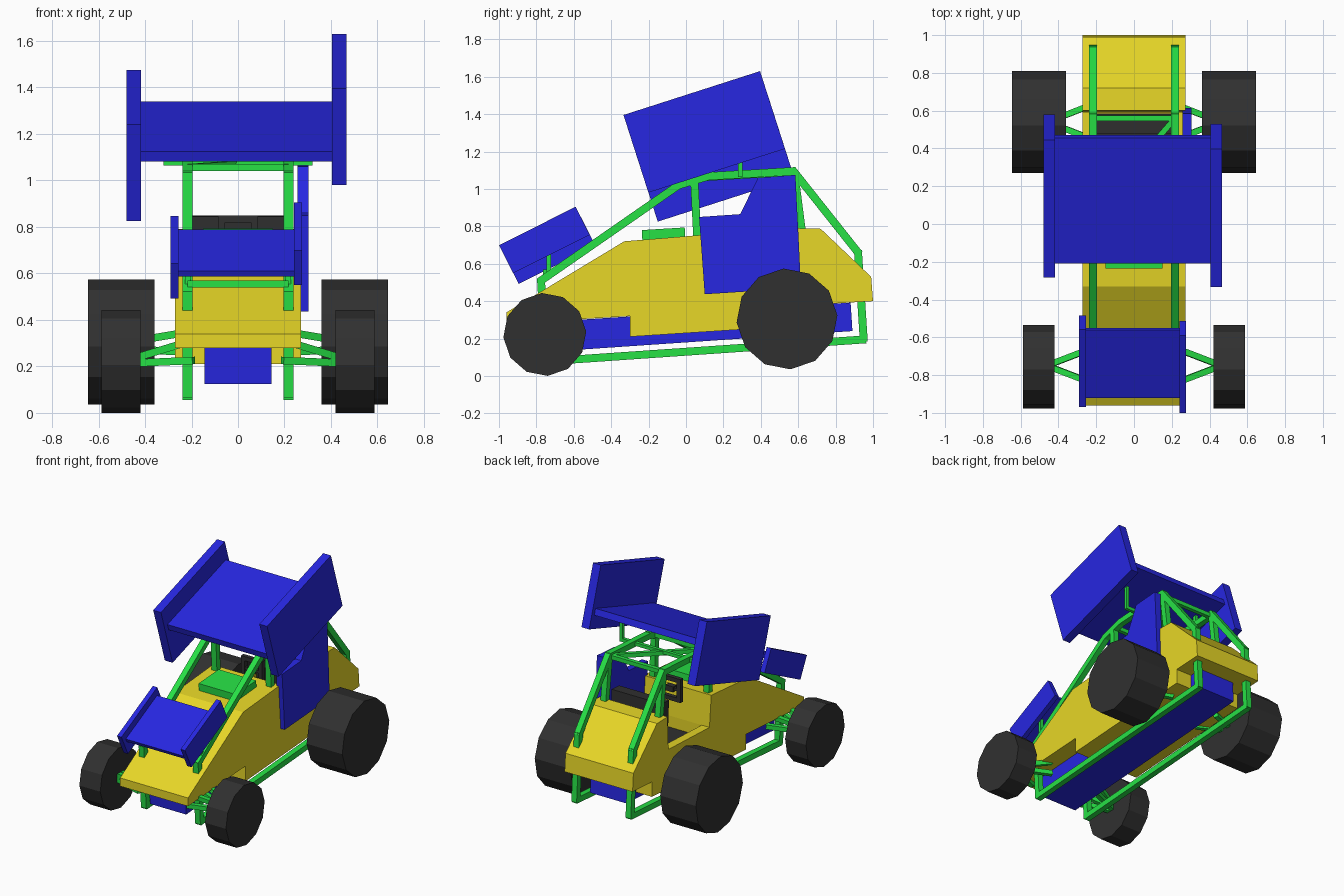
import bpy, bmesh, math
from mathutils import Vector, Matrix

if "Cube" in bpy.data.objects:
    bpy.data.objects.remove(bpy.data.objects["Cube"])


def material(name, rgb):
    m = bpy.data.materials.new(name)
    m.diffuse_color = (*rgb, 1)
    m.use_nodes = True
    m.node_tree.nodes["Principled BSDF"].inputs["Base Color"].default_value = m.diffuse_color
    return m


YELLOW = material("yellow_paint", (0.8, 0.68, 0.02))
BLUE = material("blue_paint", (0.02, 0.02, 0.75))
GREEN = material("green_tube", (0.02, 0.75, 0.06))
BLACK = material("black_rubber", (0.03, 0.03, 0.03))


def finish(bm, name, mat):
    bmesh.ops.recalc_face_normals(bm, faces=bm.faces)
    me = bpy.data.meshes.new(name)
    bm.to_mesh(me)
    bm.free()
    ob = bpy.data.objects.new(name, me)
    bpy.context.collection.objects.link(ob)
    me.materials.append(mat)
    return ob


def profile(name, pts, x0, x1, mat):
    """Side profile of (y, z) points extruded from x0 to x1."""
    bm = bmesh.new()
    f = bm.faces.new([bm.verts.new((x0, y, z)) for y, z in pts])
    ext = bmesh.ops.extrude_face_region(bm, geom=[f])
    verts = [g for g in ext["geom"] if isinstance(g, bmesh.types.BMVert)]
    bmesh.ops.translate(bm, verts=verts, vec=(x1 - x0, 0, 0))
    return finish(bm, name, mat)


def box(name, x0, x1, centre, length, height, pitch, mat):
    """Box spanning x0..x1, centred at (y, z), nose-pitched by an angle."""
    bm = bmesh.new()
    mw = (Matrix.Translation(((x0 + x1) / 2, *centre))
          @ Matrix.Rotation(math.radians(pitch), 4, 'X')
          @ Matrix.Diagonal((x1 - x0, length, height, 1)))
    bmesh.ops.create_cube(bm, size=1, matrix=mw)
    return finish(bm, name, mat)


def beams(name, segments, mat, thick, extend=0.3):
    """Square tubes between pairs of points, in one object."""
    bm = bmesh.new()
    for a, b in segments:
        a, b = Vector(a), Vector(b)
        d = (b - a).normalized()
        ref = Vector((1, 0, 0)) if abs(d.x) < 0.7 else Vector((0, 1, 0))
        side = d.cross(ref).normalized()
        up = side.cross(d)
        rot = Matrix((up, side, d)).transposed().to_4x4()
        size = (thick, thick, (b - a).length + 2 * extend * thick, 1)
        bmesh.ops.create_cube(bm, size=1, matrix=Matrix.Translation((a + b) / 2)
                              @ rot @ Matrix.Diagonal(size))
    return finish(bm, name, mat)


def both(segments):
    """Segments plus their mirror across x = 0."""
    flip = lambda p: (-p[0], p[1], p[2])
    return segments + [(flip(a), flip(b)) for a, b in segments]


# Body shell with lowered cockpit sides, hollowed for the seat
body = profile("body", [(-.96, .28), (-.96, .34), (-.33, .72), (.10, .755),
                        (.12, .53), (.59, .55), (.60, .79), (.72, .787),
                        (.99, .53), (1.0, .40), (.78, .387), (.78, .28),
                        (-.30, .21), (-.30, .32)], -.272, .272, YELLOW)
cutter = box("cockpit_cutter", -.21, .21, (.355, .65), .47, .5, 0, YELLOW)
cutter.hide_render = True
mod = body.modifiers.new("cockpit", 'BOOLEAN')
mod.object = cutter
mod.solver = 'EXACT'
bpy.context.view_layer.objects.active = body
bpy.ops.object.modifier_apply(modifier=mod.name)
bpy.data.objects.remove(cutter)

# Seat
profile("seat", [(.125, .405), (.125, .45), (.50, .47), (.48, .845),
                 (.565, .85), (.585, .405)], -.2, .2, BLACK)

# Steering wheel: square rim, hub and column
S = .07
rim = [((-S, .17, .765 - S), (-S, .17, .765 + S)), ((S, .17, .765 - S), (S, .17, .765 + S)),
       ((-S, .17, .765 - S), (S, .17, .765 - S)), ((-S, .17, .765 + S), (S, .17, .765 + S))]
beams("steering_wheel", rim, BLACK, .03, .5)
beams("steering_hub", [((-.03, .17, .765), (.03, .17, .765))], BLACK, .04, 0)
beams("steering_spokes", [((-S, .17, .765), (S, .17, .765))], BLACK, .02, 0)
beams("steering_column", [((0, .17, .765), (0, .05, .71))], GREEN, .025, 0)

# Engine cover and floor pan with tank
box("engine_cover", -.15, .15, (-.12, .757), .23, .06, 3.5, GREEN)
profile("floor_pan", [(-.80, .125), (-.81, .285), (-.30, .318), (-.29, .215),
                      (.78, .285), (.77, .385), (.88, .392), (.89, .24)],
        -.145, .145, BLUE)

# Main frame loops, one each side
X = .217
loop = [(-.75, .078), (.95, .195), (.92, .66), (.575, 1.095), (.12, 1.068),
        (-.04, 1.02), (-.775, .51)]
rails = [((X, *loop[i]), (X, *loop[(i + 1) % len(loop)])) for i in range(len(loop))]
rails += [((X, .045, 1.04), (X, .06, .74)), ((X, .58, 1.08), (X, .62, .77))]
beams("frame_rails", both(rails), GREEN, .042)

# Cross tubes and the roof diagonal
beams("frame_crossbars", [((-X, y, z), (X, y, z)) for y, z in
                          [(.56, 1.085), (.06, 1.055), (-.75, .555)]]
      + [((-X, .06, 1.055), (X, .56, 1.085))], GREEN, .03, 0)

# Wing mounts
beams("wing_mount", [((-.32, .29, 1.077), (.32, .29, 1.077))]
      + both([((.308, .29, 1.07), (.308, .29, 1.245))]), GREEN, .024, 0)
beams("front_wing_mount", both([((X, -.735, .53), (X, -.735, .68))]), GREEN, .024, 0)

# Main wing: panel and offset end plates
box("main_wing", -.42, .41, (.13, 1.21), .70, .046, 17.8, BLUE)
box("main_wing_left_plate", -.48, -.418, (.1475, 1.15), .767, .436, 17.8, BLUE)
box("main_wing_right_plate", .405, .467, (.0975, 1.305), .767, .436, 17.8, BLUE)

# Front wing
box("front_wing", -.257, .243, (-.735, .688), .40, .027, 26.6, BLUE)
box("front_wing_left_plate", -.29, -.255, (-.727, .67), .458, .168, 26.6, BLUE)
box("front_wing_right_plate", .24, .275, (-.757, .727), .458, .168, 26.6, BLUE)

# Right side wind panel
profile("side_panel", [(.07, .85), (.10, .437), (.615, .47), (.585, 1.075),
                       (.385, 1.06), (.29, .865)], .256, .304, BLUE)

# Suspension arms
front_arms, rear_arms = [], []
for s in (-1, 1):
    for zi, zo in ((.31, .24), (.225, .215)):
        front_arms.append(((.20, -.75 + s * .10, zi), (.43, -.75 + s * .012, zo)))
    for zi, zo in ((.35, .32), (.26, .27)):
        rear_arms.append(((.20, .54 + s * .10, zi), (.38, .54 + s * .03, zo)))
beams("front_suspension", both(front_arms), GREEN, .032)
beams("rear_suspension", both(rear_arms), GREEN, .032)

# Wheels
for label, x0, x1, y, z, r in (("front", .42, .587, -.755, .222, .222),
                               ("rear", .36, .645, .54, .305, .27)):
    for side, s in (("left", -1), ("right", 1)):
        bm = bmesh.new()
        bmesh.ops.create_cone(
            bm, cap_ends=True, segments=12, radius1=r, radius2=r, depth=x1 - x0,
            matrix=Matrix.Translation((s * (x0 + x1) / 2, y, z))
            @ Matrix.Rotation(math.radians(4), 4, 'X')
            @ Matrix.Rotation(math.pi / 2, 4, 'Y'))
        finish(bm, f"{label}_{side}_wheel", BLACK)
